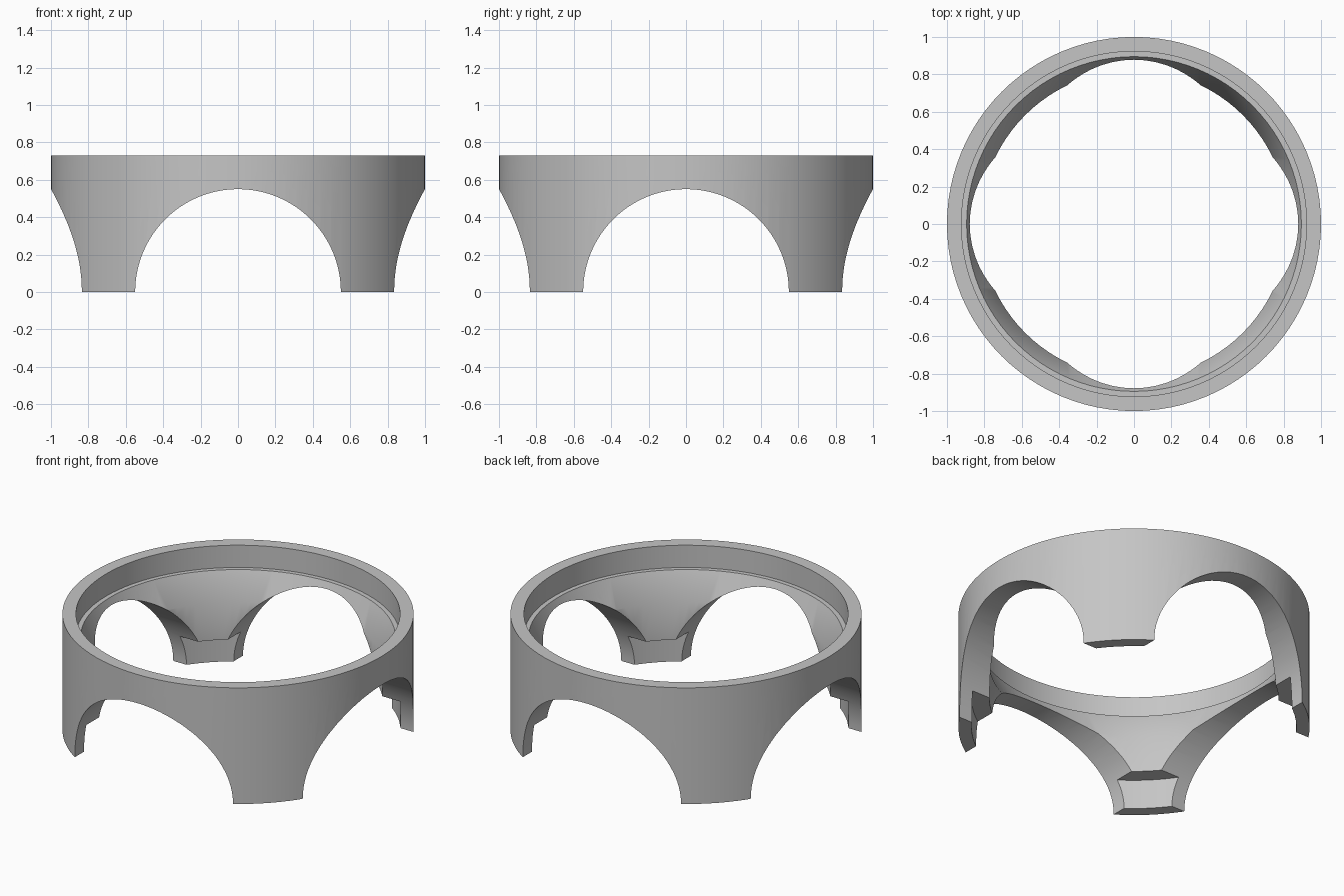
import bpy, bmesh, math
from mathutils import Matrix

cube = bpy.data.objects.get("Cube")
if cube:
    bpy.data.objects.remove(cube, do_unlink=True)

SEGMENTS = 96
ARCH_RADIUS = 0.55

grey = bpy.data.materials.new("light_grey")
grey.use_nodes = True
colour = (0.56, 0.56, 0.56, 1)
grey.diffuse_color = colour
grey.node_tree.nodes["Principled BSDF"].inputs["Base Color"].default_value = colour


def add_object(name, bm):
    bmesh.ops.recalc_face_normals(bm, faces=bm.faces)
    mesh = bpy.data.meshes.new(name)
    bm.to_mesh(mesh)
    bm.free()
    mesh.materials.append(grey)
    obj = bpy.data.objects.new(name, mesh)
    bpy.context.collection.objects.link(obj)
    return obj


def lathe(name, profile):
    """Revolve a closed (radius, height) section round z."""
    bm = bmesh.new()
    rings = []
    for i in range(SEGMENTS):
        a = 2 * math.pi * i / SEGMENTS
        rings.append([bm.verts.new((r * math.cos(a), r * math.sin(a), z))
                      for r, z in profile])
    count = len(profile)
    for i in range(SEGMENTS):
        here, there = rings[i], rings[(i + 1) % SEGMENTS]
        for j in range(count):
            k = (j + 1) % count
            bm.faces.new((here[j], there[j], there[k], here[k]))
    return add_object(name, bm)


def arch_cutter(name, axis):
    """Long horizontal cylinder that cuts two opposite arches."""
    bm = bmesh.new()
    bmesh.ops.create_cone(bm, cap_ends=True, segments=SEGMENTS,
                          radius1=ARCH_RADIUS, radius2=ARCH_RADIUS, depth=3,
                          matrix=Matrix.Rotation(math.pi / 2, 4, axis))
    obj = add_object(name, bm)
    obj.hide_render = True
    return obj


# Ring section: outer wall, top rim, seat ledge, inner cone, foot recess
stand = lathe("ring_stand", [
    (1.0, 0.0), (1.0, 0.73), (0.923, 0.73), (0.923, 0.59), (0.895, 0.59),
    (0.823, 0.418), (0.823, 0.185), (0.925, 0.185), (0.925, 0.0)])

# Four arches leave four legs on the diagonals
bpy.context.view_layer.objects.active = stand
stand.select_set(True)
for axis in "XY":
    cutter = arch_cutter("arch_cutter_" + axis.lower(), axis)
    mod = stand.modifiers.new("arch", "BOOLEAN")
    mod.operation = "DIFFERENCE"
    mod.solver = "EXACT"
    mod.object = cutter
    bpy.ops.object.modifier_apply(modifier=mod.name)
    bpy.data.objects.remove(cutter, do_unlink=True)

bpy.ops.object.shade_smooth_by_angle(angle=math.radians(25))
